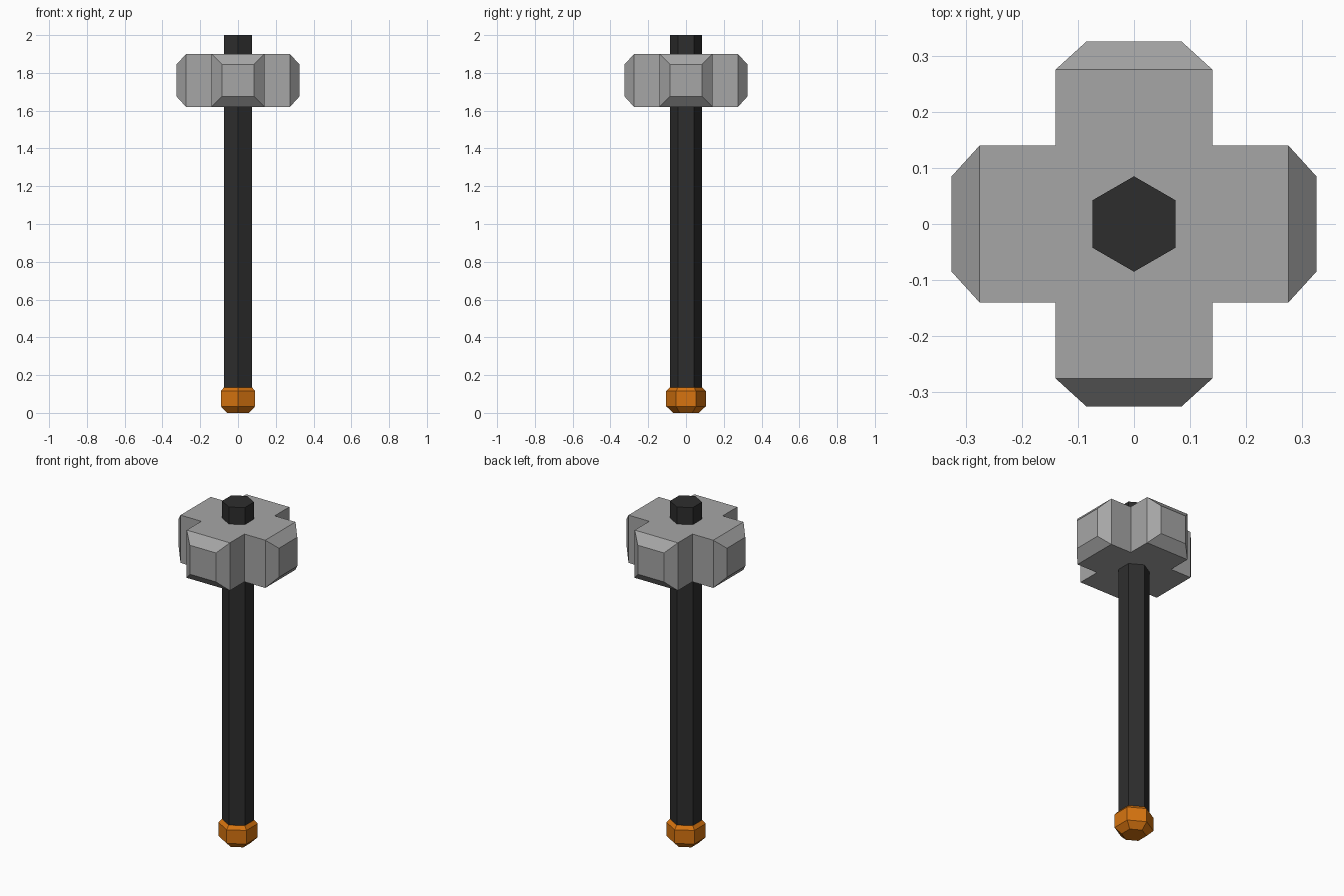
import bpy, bmesh, math

if "Cube" in bpy.data.objects:
    bpy.data.objects.remove(bpy.data.objects["Cube"])


def material(name, rgb):
    m = bpy.data.materials.new(name)
    m.diffuse_color = (*rgb, 1)
    m.use_nodes = True
    m.node_tree.nodes["Principled BSDF"].inputs["Base Color"].default_value = m.diffuse_color
    return m


def add_object(name, bm, mat):
    bmesh.ops.recalc_face_normals(bm, faces=bm.faces)
    me = bpy.data.meshes.new(name)
    bm.to_mesh(me)
    bm.free()
    me.materials.append(mat)
    ob = bpy.data.objects.new(name, me)
    bpy.context.collection.objects.link(ob)
    return ob


def hex_lathe(name, profile, mat):
    """Stack of hexagonal rings from (radius, z) pairs, corners facing front and back."""
    bm = bmesh.new()
    rings = []
    for r, z in profile:
        angles = [math.radians(90 + 60 * i) for i in range(6)]
        rings.append([bm.verts.new((r * math.cos(a), r * math.sin(a), z)) for a in angles])
    for low, high in zip(rings, rings[1:]):
        for i in range(6):
            j = (i + 1) % 6
            bm.faces.new((low[i], low[j], high[j], high[i]))
    bm.faces.new(rings[0][::-1])
    bm.faces.new(rings[-1])
    return add_object(name, bm, mat)


steel = material("grey steel", (0.38, 0.38, 0.38))
black = material("black grip", (0.027, 0.027, 0.027))
orange = material("orange", (0.68, 0.175, 0.005))

# Handle and pommel
hex_lathe("handle", [(0.085, 0.06), (0.085, 2.0)], black)
hex_lathe("pommel", [(0.067, 0), (0.105, 0.035), (0.105, 0.115), (0.086, 0.135)], orange)

# Cross-shaped hammer head: one quarter of the outline turned four times
W, ARM, TIP, FACE = 0.14, 0.275, 0.325, 0.085
Z_MID = 1.76
bm = bmesh.new()
outline = []
for c, s in ((1, 0), (0, 1), (-1, 0), (0, -1)):
    for x, y in ((ARM, -W), (ARM, W), (W, W)):
        outline.append(bm.verts.new((x * c - y * s, x * s + y * c, Z_MID - W)))
base = bm.faces.new(outline)
top = bmesh.ops.extrude_face_region(bm, geom=[base], use_keep_orig=True)
for v in top["geom"]:
    if isinstance(v, bmesh.types.BMVert):
        v.co.z += 2 * W
bmesh.ops.recalc_face_normals(bm, faces=bm.faces)

# Tapered striking faces on the four arm ends
ends = [f for f in bm.faces if abs(f.normal.z) < 0.1
        and f.calc_center_median().xy.length > ARM - 0.01]
for f in ends:
    n = f.normal.copy()
    center = f.calc_center_median()
    tip = bmesh.ops.extrude_discrete_faces(bm, faces=[f])["faces"][0]
    for v in tip.verts:
        v.co = center + (v.co - center) * (FACE / W) + n * (TIP - ARM)
add_object("hammer_head", bm, steel)
